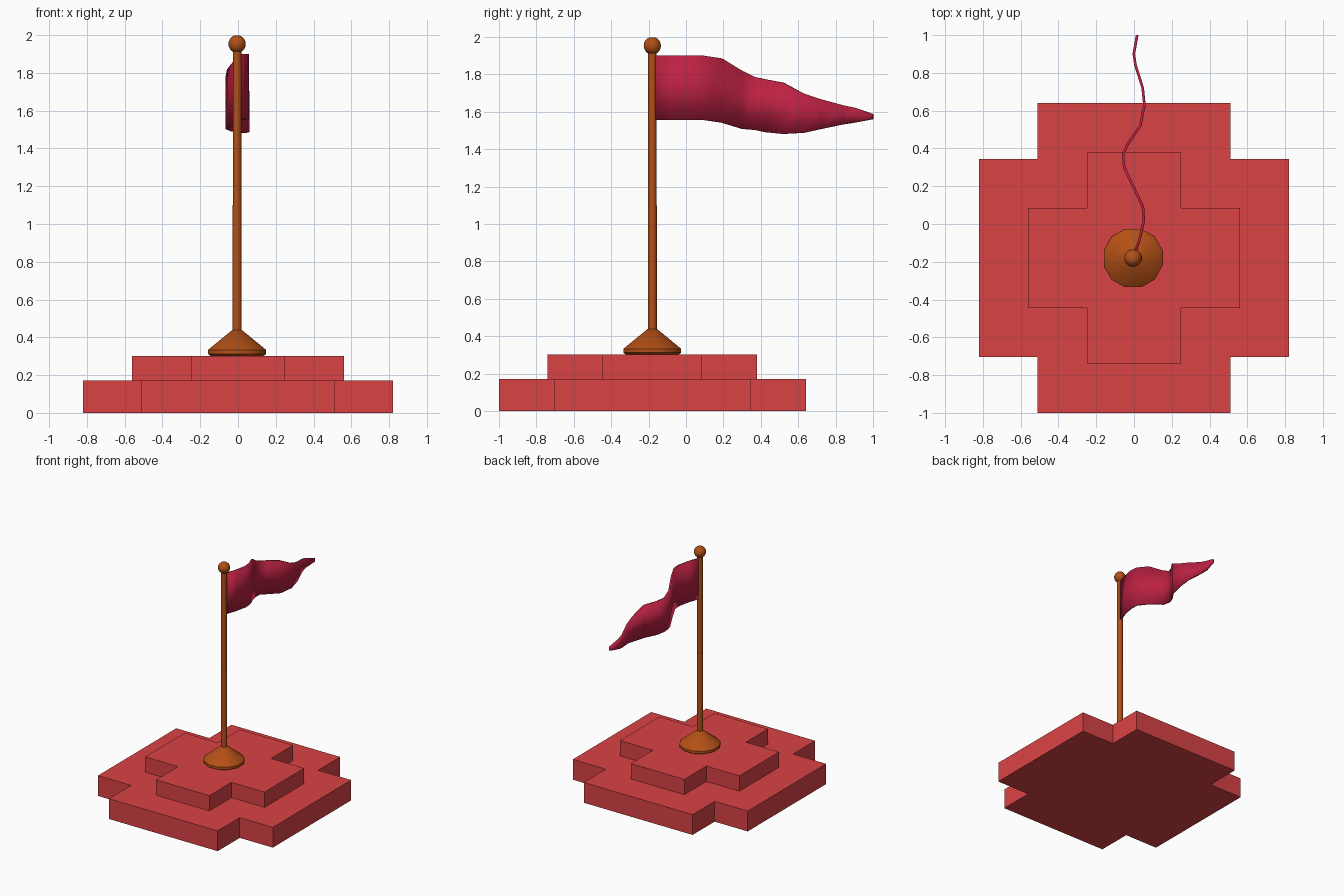
import bpy, bmesh, math

if "Cube" in bpy.data.objects:
    bpy.data.objects.remove(bpy.data.objects["Cube"])

CY = -0.18          # plinth and pole centre line


def material(name, rgb):
    m = bpy.data.materials.new(name)
    m.diffuse_color = (*rgb, 1)
    m.use_nodes = True
    m.node_tree.nodes["Principled BSDF"].inputs["Base Color"].default_value = m.diffuse_color
    return m


RED = material("red_stone", (0.70, 0.055, 0.06))
WOOD = material("brown_wood", (0.45, 0.08, 0.008))
CLOTH = material("crimson_cloth", (0.50, 0.015, 0.055))


def mesh_object(name, verts, faces, mat, smooth=None):
    me = bpy.data.meshes.new(name)
    me.from_pydata(verts, [], faces)
    bm = bmesh.new()
    bm.from_mesh(me)
    bmesh.ops.recalc_face_normals(bm, faces=bm.faces)
    bm.to_mesh(me)
    bm.free()
    me.materials.append(mat)
    ob = bpy.data.objects.new(name, me)
    bpy.context.collection.objects.link(ob)
    if smooth:
        bpy.ops.object.select_all(action='DESELECT')
        ob.select_set(True)
        bpy.context.view_layer.objects.active = ob
        bpy.ops.object.shade_smooth_by_angle(angle=math.radians(smooth))
    return ob


def cross_slab(name, arm_x, inner_x, arm_y, inner_y, z0, z1):
    quarter = [(arm_x, inner_y), (inner_x, inner_y), (inner_x, arm_y)]
    flip = [(-x, y) for x, y in reversed(quarter)]
    half = quarter + flip
    outline = half + [(-x, -y) for x, y in half]
    n = len(outline)
    verts = [(x, y + CY, z) for z in (z0, z1) for x, y in outline]
    faces = [tuple(range(n))[::-1], tuple(range(n, 2 * n))]
    faces += [(i, (i + 1) % n, n + (i + 1) % n, n + i) for i in range(n)]
    return mesh_object(name, verts, faces, RED)


def lathe(name, profile, sides, smooth):
    verts, faces = [], []
    for r, z in profile:
        for i in range(sides):
            a = math.tau * (i + 0.5) / sides
            verts.append((-0.005 + r * math.cos(a), CY + r * math.sin(a), z))
    for j in range(len(profile) - 1):
        for i in range(sides):
            k = (i + 1) % sides
            faces.append((j * sides + i, j * sides + k,
                          (j + 1) * sides + k, (j + 1) * sides + i))
    last = (len(profile) - 1) * sides
    faces += [tuple(range(sides))[::-1], tuple(range(last, last + sides))]
    return mesh_object(name, verts, faces, WOOD, smooth)


# Two stepped cross-shaped plinths
cross_slab("lower_plinth", 0.82, 0.51, 0.82, 0.525, 0, 0.172)
cross_slab("upper_plinth", 0.56, 0.25, 0.56, 0.265, 0.172, 0.302)

# Pole with flared foot
lathe("pole_foot", [(0.145, 0.302), (0.16, 0.312), (0.16, 0.333), (0.025, 0.44)], 12, 40)
lathe("pole", [(0.025, 0.43), (0.025, 1.1), (0.023, 1.1), (0.023, 1.93)], 12, 40)

# Ball on top
ball = [(0.047 * math.sin(math.pi * t / 10), 1.953 - 0.047 * math.cos(math.pi * t / 10))
        for t in range(1, 10)]
lathe("finial_ball", ball, 16, 50)

# Rippling pennant: y, x, top z, bottom z
stations = [
    (-0.165, 0.00, 1.90, 1.556), (-0.08, 0.03, 1.90, 1.556),
    (0.02, 0.052, 1.90, 1.556), (0.09, 0.047, 1.90, 1.556),
    (0.19, 0.00, 1.885, 1.542), (0.30, -0.052, 1.818, 1.508),
    (0.37, -0.058, 1.785, 1.502), (0.43, -0.03, 1.772, 1.490),
    (0.52, 0.033, 1.755, 1.481), (0.63, 0.055, 1.697, 1.487),
    (0.72, 0.046, 1.667, 1.507), (0.84, 0.008, 1.634, 1.532),
    (0.90, -0.001, 1.622, 1.541), (1.00, 0.017, 1.588, 1.560)]
verts = [(x, y, z) for y, x, top, bottom in stations for z in (bottom, top)]
faces = [(2 * i, 2 * i + 2, 2 * i + 3, 2 * i + 1) for i in range(len(stations) - 1)]
flag = mesh_object("pennant", verts, faces, CLOTH, 40)
solid = flag.modifiers.new("thickness", 'SOLIDIFY')
solid.thickness = 0.014
solid.offset = 0
